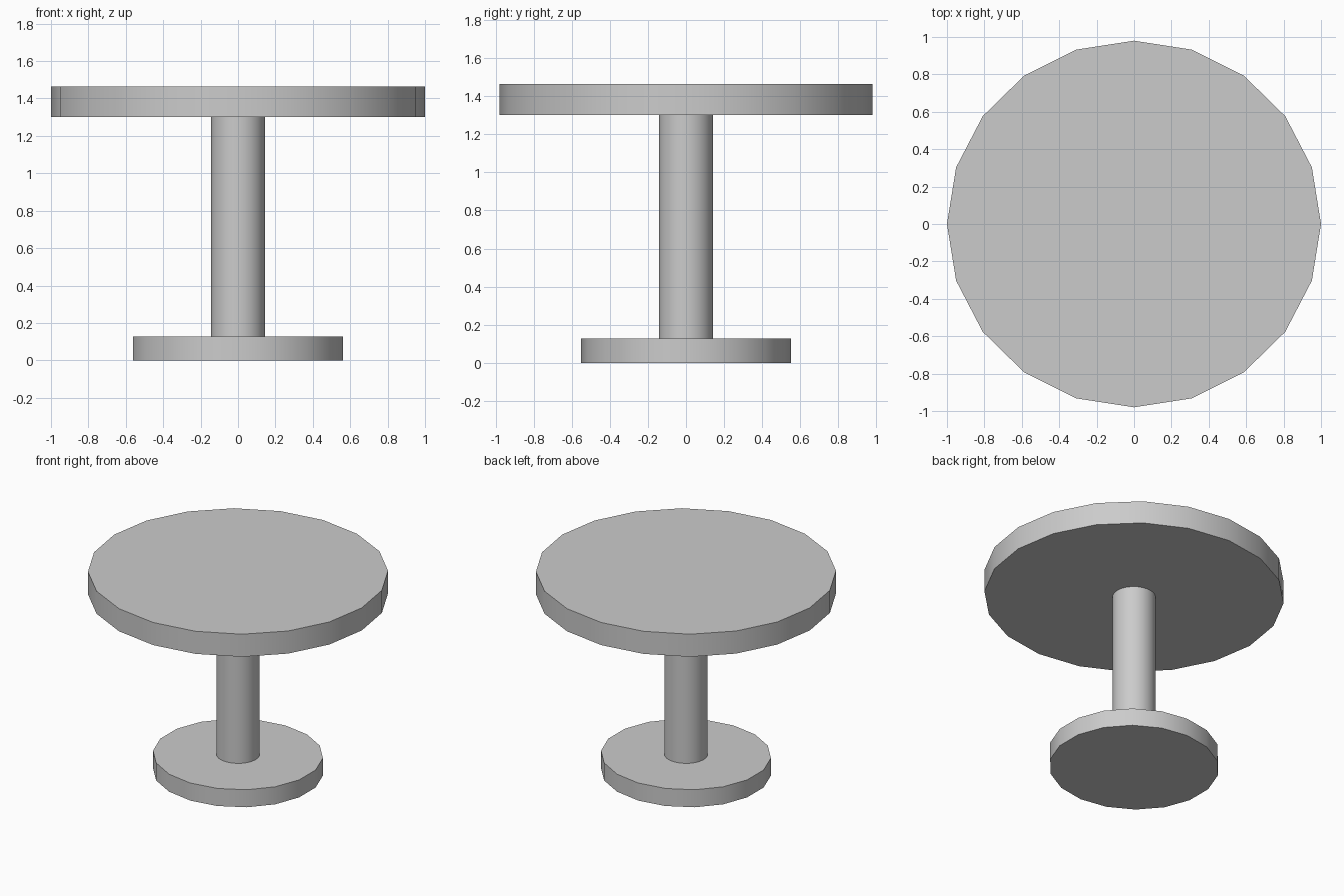
import bpy
from math import radians

if "Cube" in bpy.data.objects:
    bpy.data.objects.remove(bpy.data.objects["Cube"])


def disc(name, sides, rx, ry, z0, z1, turn=0):
    """Upright prism with smooth sides and sharp rims, from z0 to z1."""
    bpy.ops.mesh.primitive_cylinder_add(vertices=sides, radius=1, depth=1)
    ob = bpy.context.object
    ob.name = name
    # turn first, then squash, so the outline stays aligned to the axes
    ob.rotation_euler.z = radians(turn)
    bpy.ops.object.transform_apply(location=False, rotation=True, scale=False)
    ob.scale = (rx, ry, z1 - z0)
    ob.location.z = (z0 + z1) / 2
    bpy.ops.object.transform_apply(location=True, rotation=False, scale=True)
    bpy.ops.object.shade_smooth_by_angle(angle=radians(35))
    return ob


# foot plate on the floor, corners pointing to front and back
disc("base", 18, 0.57, 0.55, 0.0, 0.128)

# central post
disc("column", 24, 0.144, 0.142, 0.128, 1.30)

# round table top
disc("table_top", 20, 1.0, 0.98, 1.30, 1.465)
